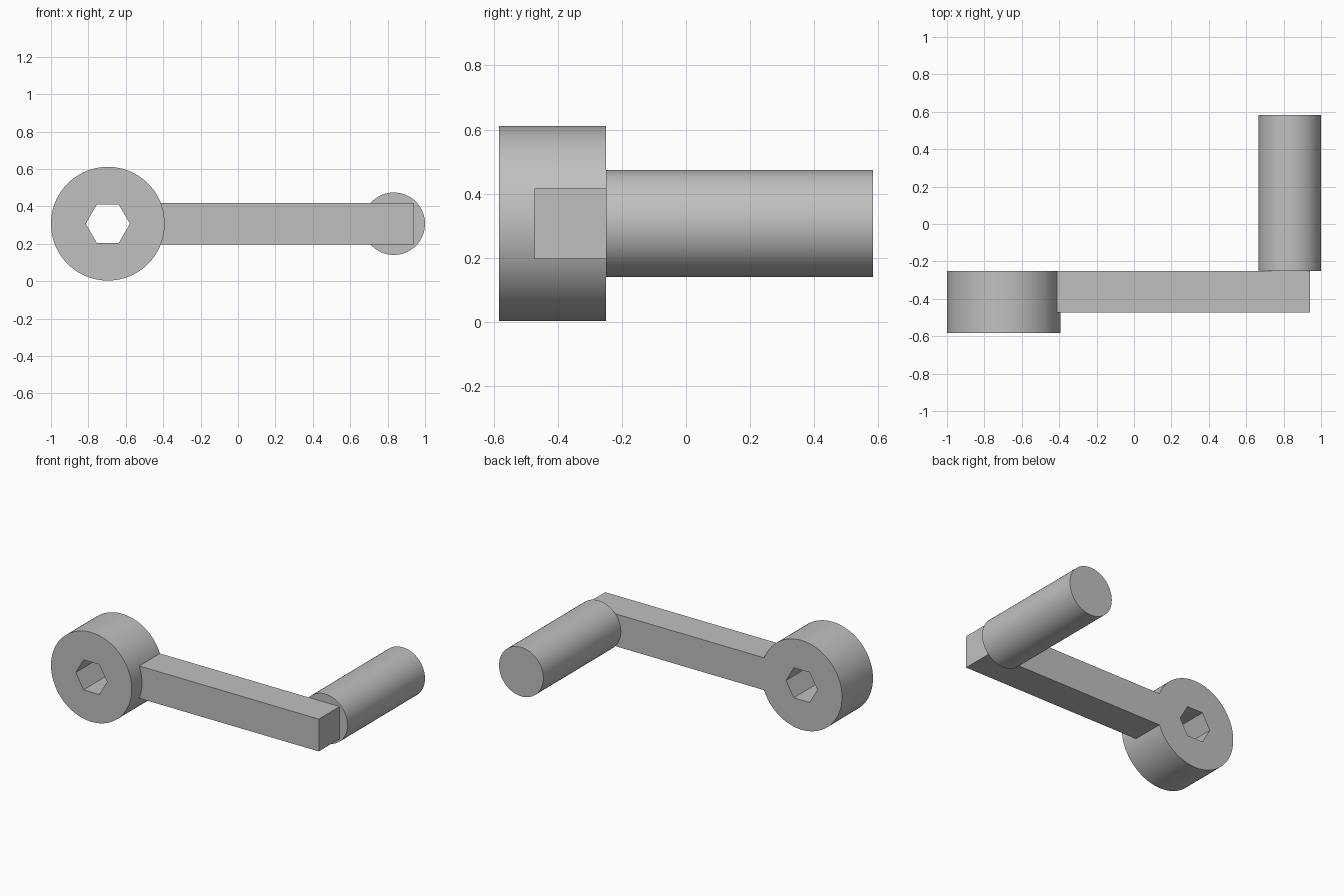
import bpy
import math

cube = bpy.data.objects.get("Cube")
if cube:
    bpy.data.objects.remove(cube, do_unlink=True)

# Single plain grey finish
grey = bpy.data.materials.new("plain_grey")
grey.use_nodes = True
colour = (0.53, 0.53, 0.53, 1)
grey.diffuse_color = colour
grey.node_tree.nodes["Principled BSDF"].inputs["Base Color"].default_value = colour

AXIS_Z = 0.307   # height shared by hub, arm and grip
BACK_Y = -0.25   # plane where the arm meets the grip
HUB_X = -0.696


def finish(name):
    obj = bpy.context.object
    obj.name = name
    obj.data.materials.append(grey)
    return obj


def rod(name, x, radius, y0, y1, sides):
    """Prism or cylinder lying along y."""
    bpy.ops.mesh.primitive_cylinder_add(
        vertices=sides, radius=radius, depth=y1 - y0,
        location=(x, (y0 + y1) / 2, AXIS_Z), rotation=(math.pi / 2, 0, 0))
    bpy.ops.object.transform_apply(location=False, rotation=True, scale=True)
    return finish(name)


def box(name, x0, x1, y0, y1, height):
    bpy.ops.mesh.primitive_cube_add(size=1, location=((x0 + x1) / 2, (y0 + y1) / 2, AXIS_Z))
    bpy.context.object.scale = (x1 - x0, y1 - y0, height)
    bpy.ops.object.transform_apply(location=False, rotation=False, scale=True)
    return finish(name)


def combine(target, tool, operation):
    """Apply a boolean and discard the tool object."""
    bpy.context.view_layer.objects.active = target
    mod = target.modifiers.new(operation.title(), 'BOOLEAN')
    mod.operation = operation
    mod.solver = 'EXACT'
    mod.object = tool
    bpy.ops.object.modifier_apply(modifier=mod.name)
    bpy.data.objects.remove(tool, do_unlink=True)


# Round hub fused with the square arm
crank = rod("hub_and_arm", HUB_X, 0.304, -0.583, BACK_Y, 96)
arm = box("arm", -0.5, 0.94, -0.473, BACK_Y, 0.22)
combine(crank, arm, 'UNION')

# Hexagonal socket through the hub, corners pointing sideways
socket = rod("socket_cutter", HUB_X, 0.118, -0.8, 0, 6)
socket.rotation_euler.y = math.pi / 6
bpy.context.view_layer.update()
combine(crank, socket, 'DIFFERENCE')

# Cylindrical grip
grip = rod("grip", 0.833, 0.167, BACK_Y, 0.583, 64)

for obj in (crank, grip):
    bpy.ops.object.select_all(action='DESELECT')
    obj.select_set(True)
    bpy.context.view_layer.objects.active = obj
    bpy.ops.object.shade_smooth_by_angle(angle=math.radians(30))
